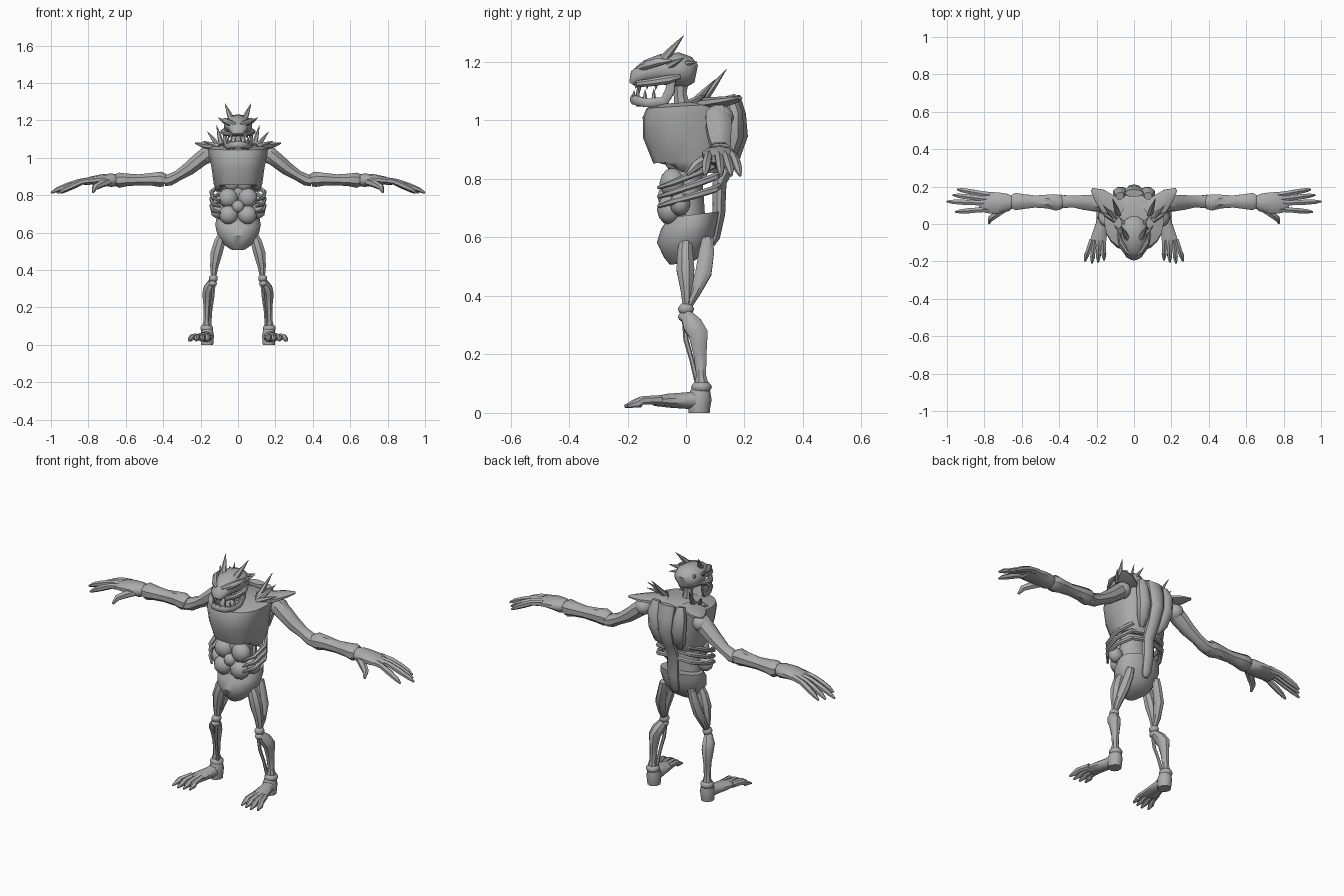
import bpy, bmesh, math
from mathutils import Vector

bone = bpy.data.materials.new("bone grey")
bone.diffuse_color = (0.41, 0.41, 0.41, 1)


def finish(name, bm, mirror):
    """Turn a bmesh into a smooth object, plus its mirrored twin if asked."""
    bmesh.ops.recalc_face_normals(bm, faces=bm.faces)
    for side in ((1, -1) if mirror else (1,)):
        if side < 0:
            bmesh.ops.scale(bm, vec=(-1, 1, 1), verts=bm.verts)
            bmesh.ops.reverse_faces(bm, faces=bm.faces)
        label = name + ("_left" if side > 0 else "_right") * bool(mirror)
        me = bpy.data.meshes.new(label)
        bm.to_mesh(me)
        me.materials.append(bone)
        ob = bpy.data.objects.new(label, me)
        bpy.context.collection.objects.link(ob)
        bpy.context.view_layer.objects.active = ob
        ob.select_set(True)
        bpy.ops.object.shade_smooth_by_angle(angle=math.radians(42))
        ob.select_set(False)
    bm.free()


def skin(bm, rings):
    """Bridge a list of vertex loops and cap both ends."""
    n = len(rings[0])
    for a, b in zip(rings, rings[1:]):
        for i in range(n):
            bm.faces.new((a[i], a[(i + 1) % n], b[(i + 1) % n], b[i]))
    bm.faces.new(rings[0])
    bm.faces.new(rings[-1])


def tube(name, pts, n=8, mirror=True, ref=(0, 0, 1)):
    """Loft along (x, y, z, width radius, height radius) points."""
    bm = bmesh.new()
    P = [Vector(p[:3]) for p in pts]
    rings = []
    for i, p in enumerate(pts):
        t = (P[min(i + 1, len(P) - 1)] - P[max(i - 1, 0)]).normalized()
        u = t.cross(Vector(ref)).normalized()
        v = u.cross(t)
        ra, rb = p[3], p[-1]
        ring = []
        for k in range(n):
            a = math.tau * (k + 0.5) / n
            ring.append(bm.verts.new(P[i] + u * ra * math.cos(a) + v * rb * math.sin(a)))
        rings.append(ring)
    skin(bm, rings)
    finish(name, bm, mirror)


def shell(name, levels, n=20, power=0.8, arch=0.0, tilt=0.0):
    """Stack of rounded horizontal sections: (z, front y, back y, half width)."""
    bm = bmesh.new()
    rings = []
    for j, (z, y0, y1, w) in enumerate(levels):
        ring = []
        for k in range(n):
            a = math.tau * k / n
            c, s = math.cos(a), math.sin(a)
            x = w * math.copysign(abs(c) ** power, c)
            y = (y0 + y1) / 2 + (y1 - y0) / 2 * math.copysign(abs(s) ** power, s)
            x *= 1 + 0.12 * s
            lift = arch * (1 - (x / w) ** 2) if j == 0 and s < 0 else 0
            ring.append(bm.verts.new((x, y, z + tilt * y + max(lift, 0))))
        rings.append(ring)
    skin(bm, rings)
    finish(name, bm, False)


def blob(name, loc, size, mirror=True):
    bm = bmesh.new()
    bmesh.ops.create_icosphere(bm, subdivisions=2, radius=1)
    for v in bm.verts:
        v.co = Vector([c * s + l for c, s, l in zip(v.co, size, loc)])
    finish(name, bm, mirror)


def spike(name, a, b, r, mirror=True, n=6):
    mid = [p + (q - p) * 0.45 for p, q in zip(a, b)]
    tube(name, [(*a, r), (*mid, r * 0.7), (*b, r * 0.06)], n, mirror, (0.3, 1, 0.2))


# Skull, brows, cheeks and jaw
tube("skull", [(0, -.186, 1.125, .022, .010), (0, -.172, 1.145, .045, .028),
               (0, -.13, 1.165, .055, .043), (0, -.085, 1.175, .072, .052),
               (0, -.03, 1.173, .078, .060), (0, .01, 1.165, .065, .053),
               (0, .035, 1.16, .030, .030)], 14, False)
tube("brow", [(.012, -.166, 1.175, .010), (.040, -.145, 1.185, .016),
              (.072, -.095, 1.20, .014), (.08, -.05, 1.205, .004)])
tube("cheek", [(.035, -.165, 1.125, .012), (.066, -.12, 1.13, .014),
               (.078, -.06, 1.14, .016), (.07, -.02, 1.15, .008)])
half = [(.07, -.048, 1.145, .010, .014), (.068, -.055, 1.10, .010, .018),
        (.062, -.075, 1.065, .012, .018), (.052, -.13, 1.060, .012, .016),
        (.034, -.168, 1.068, .013, .017)]
tube("jaw", half + [(0, -.18, 1.072, .012, .018)] +
     [(-p[0], *p[1:]) for p in reversed(half)], 8, False)
tube("jaw_floor", [(0, -.17, 1.055, .035, .008), (0, -.06, 1.052, .058, .008)], 8, False)
for i, (x, y, h) in enumerate([(.013, -.178, .022), (.036, -.165, .04),
                               (.05, -.14, .024), (.056, -.11, .028)]):
    spike(f"lower_tooth_{i}", (x, y, 1.075), (x, y, 1.082 + h), .008)
    spike(f"upper_tooth_{i}", (x * .9, y + .008, 1.128), (x * .9, y + .006, 1.125 - h * .8), .007)
tube("neck", [(0, -.02, 1.13, .03), (0, -.02, 1.09, .024), (0, -.01, 1.03, .032)],
     8, False, (0, 1, 0))

# Horns and spikes
spike("horn", (.035, -.08, 1.205), (.07, -.008, 1.29), .017)
spike("temple_spike", (.06, -.06, 1.185), (.107, -.005, 1.215), .014)
spike("crown_spike", (.05, 0, 1.195), (.08, .04, 1.20), .010)
spike("neck_spike", (.085, .05, 1.06), (.115, .138, 1.175), .017)
spike("collar_spike", (.10, .03, 1.06), (.165, .10, 1.14), .017)
spike("shoulder_spike", (.10, .02, 1.06), (.19, .07, 1.09), .016)

# Chest armour with flared shoulder wings
shell("chest", [(.815, -.075, .12, .115), (.86, -.112, .14, .13), (.95, -.147, .15, .142),
                (1.02, -.148, .155, .158), (1.05, -.135, .155, .160),
                (1.062, -.09, .14, .12)], arch=.075, tilt=.06)
tube("shoulder_wing", [(.07, .06, 1.055, .07, .022), (.14, .11, 1.062, .058, .020),
                       (.185, .155, 1.07, .04, .014), (.225, .185, 1.078, .010, .005)])

# Back hump and long spine
tube("shoulder_blade", [(.075, .15, 1.085, .022, .02), (.08, .165, 1.03, .035, .032),
                        (.07, .165, .95, .04, .036), (.06, .145, .88, .034, .028),
                        (.05, .12, .84, .014, .012)], 8, True, (0, 1, 0))
tube("spine", [(0, .165, 1.085, .05, .02), (0, .175, 1.02, .048, .03),
               (0, .18, .95, .042, .032), (0, .155, .87, .036, .028),
               (0, .115, .79, .034, .024), (0, .112, .68, .033, .022),
               (0, .098, .60, .028, .018), (0, .088, .575, .015, .010)], 10, False, (0, 1, 0))

# Belly muscles and ribs
tube("belly_core", [(0, .01, .90, .08, .06), (0, 0, .78, .085, .06), (0, 0, .64, .09, .07)],
     12, False, (0, 1, 0))
for i, (x, y, z, r) in enumerate([(.032, -.035, .865, .045), (.052, -.045, .785, .054),
                                  (.050, -.055, .695, .053), (.105, -.02, .715, .042)]):
    blob(f"belly_muscle_{i}", (x, y, z), (r, r * .85, r))
blob("belly_centre", (0, -.068, .74), (.035, .03, .035), False)
for i in range(3):
    b, f = .86 - .042 * i, .775 - .032 * i
    tube(f"rib_{i}", [(.02, .115, b, .011), (.10, .10, b - .01, .013),
                      (.142, .03, (b + f) / 2, .012), (.135, -.05, f + .01, .011),
                      (.095, -.095, f - .005, .006)], 6)

# Pelvis
shell("pelvis", [(.513, -.055, .02, .04), (.54, -.075, .07, .08), (.595, -.10, .10, .112),
                 (.64, -.085, .11, .122), (.675, -.06, .115, .115)], power=.95, tilt=.12)

# Legs
Y = (0, 1, 0)
tube("thigh_front", [(.085, 0, .59, .022), (.098, -.003, .55, .032, .028),
                     (.115, -.002, .49, .034, .033), (.127, .002, .42, .024, .022),
                     (.13, .003, .37, .016, .016)], 8, True, Y)
tube("thigh_back", [(.085, .075, .60, .02), (.095, .07, .55, .024, .028),
                    (.115, .06, .48, .026, .030), (.128, .03, .41, .02),
                    (.13, .01, .37, .014)], 8, True, Y)
blob("knee", (.132, 0, .355), (.025, .028, .022))
blob("lower_knee", (.135, -.003, .328), (.023, .025, .018))
tube("shin", [(.138, 0, .335, .022), (.155, .022, .30, .032, .036), (.163, .042, .27, .030, .036),
              (.165, .048, .20, .020, .024), (.168, .052, .13, .018, .018),
              (.168, .053, .09, .028, .028)], 8, True, Y)
tube("shin_tendon", [(.128, -.005, .32, .009), (.135, 0, .25, .009), (.145, .02, .18, .008),
                     (.152, .04, .10, .010)], 6, True, Y)
blob("ankle", (.167, .053, .088), (.036, .036, .024))

# Feet
tube("heel", [(.165, .052, .085, .030), (.165, .046, .05, .038, .042),
              (.165, .045, .02, .036, .038), (.165, .045, 0, .034, .036)], 10, True, Y)
tube("foot", [(.167, .05, .045, .032, .032), (.172, 0, .042, .034, .028),
              (.185, -.06, .042, .042, .024), (.195, -.11, .04, .046, .016)], 10)
for i, (bx, tx, ty) in enumerate([(.165, .160, -.195), (.187, .192, -.205),
                                  (.21, .225, -.21), (.225, .262, -.20)]):
    tube(f"toe_{i}", [(bx, -.085, .045, .016), (bx * .4 + tx * .6, -.15, .043, .014),
                      ((bx + 3 * tx) / 4, ty + .035, .032, .015), (tx, ty, .022, .005)], 6)

# Arms
blob("shoulder_joint", (.175, .115, 1.01), (.045, .05, .045))
tube("upper_arm", [(.165, .11, 1.02, .045), (.21, .112, .985, .048, .043),
                   (.265, .115, .94, .042, .038), (.32, .12, .905, .034, .030),
                   (.365, .12, .882, .036, .034), (.395, .12, .875, .040, .030)])
tube("forearm", [(.39, .115, .88, .038, .036), (.415, .115, .885, .047, .044),
                 (.46, .12, .885, .040, .037), (.53, .12, .882, .035, .032),
                 (.59, .12, .882, .043, .036), (.635, .12, .88, .050, .044),
                 (.655, .12, .88, .038, .034)])

# Hands
tube("hand", [(.645, .12, .88, .030), (.675, .115, .88, .050, .036), (.73, .112, .882, .060, .030),
              (.785, .115, .878, .060, .022), (.825, .118, .868, .045, .014)], 10)
for i, (by, tx, ty) in enumerate([(.155, .945, .185), (.13, .968, .155),
                                  (.11, 1.0, .12), (.08, .955, .065)]):
    L = tx - .77
    tube(f"finger_{i}", [(.77, by, .882, .018), (.77 + L * .35, by * .65 + ty * .35, .872, .015),
                         (.77 + L * .6, by * .4 + ty * .6, .852, .016),
                         (.77 + L * .85, by * .15 + ty * .85, .83, .013), (tx, ty, .812, .005)], 6)
tube("thumb", [(.69, .085, .875, .022), (.73, .055, .86, .020),
               (.765, .03, .842, .017), (.775, .005, .815, .006)], 6)
